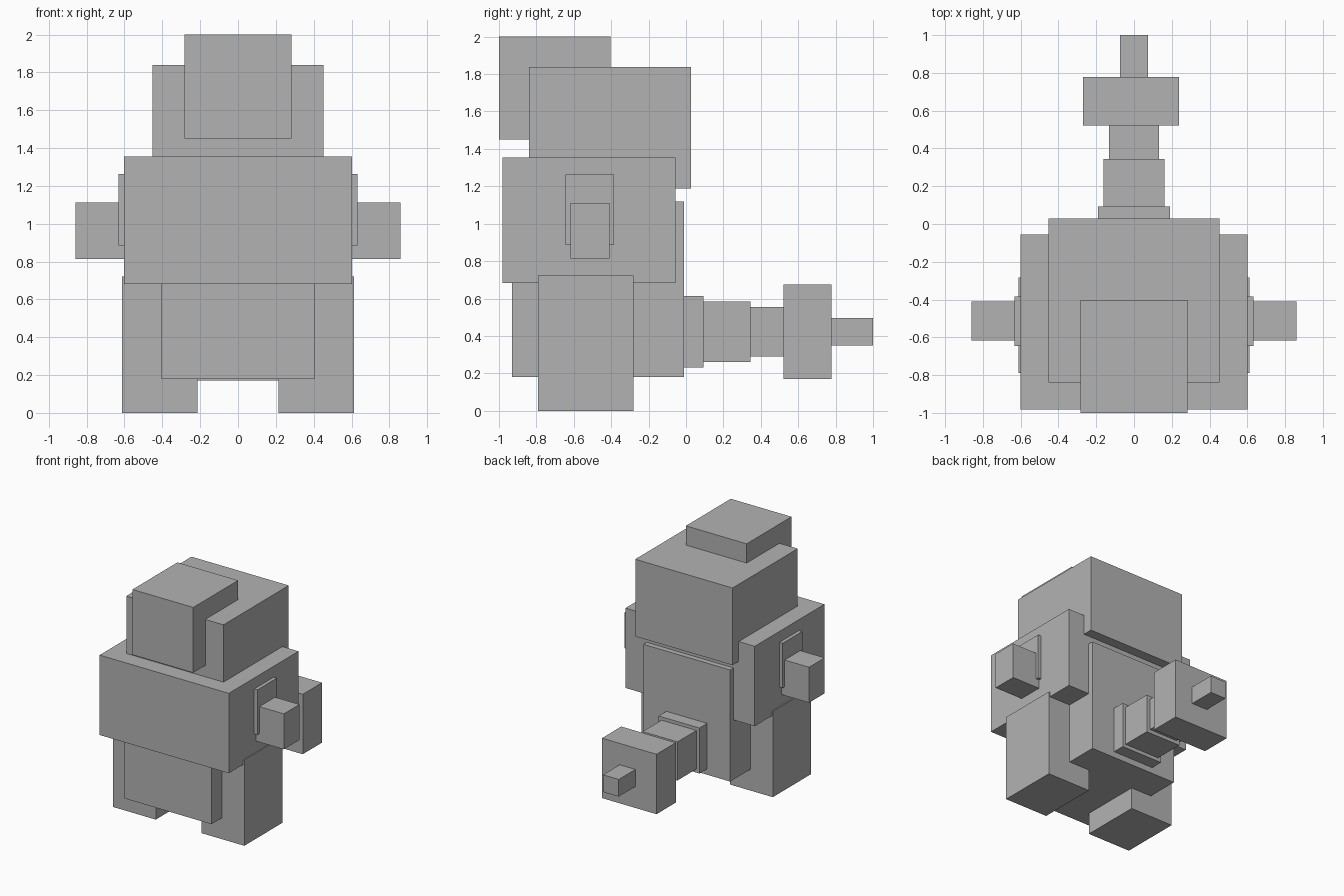
import bpy
from mathutils import Vector

cube = bpy.data.objects.get("Cube")
if cube:
    bpy.data.objects.remove(cube, do_unlink=True)

GREY = (0.45, 0.45, 0.45, 1.0)
mat = bpy.data.materials.new("plain grey")
mat.use_nodes = True
mat.diffuse_color = GREY
for node in mat.node_tree.nodes:
    if node.type == 'BSDF_PRINCIPLED':
        node.inputs["Base Color"].default_value = GREY


def block(name, x, y, z):
    """Box spanning the given (low, high) range on each axis."""
    low, high = (Vector(corner) for corner in zip(x, y, z))
    bpy.ops.mesh.primitive_cube_add(size=1, location=(low + high) / 2)
    obj = bpy.context.object
    obj.name = obj.data.name = name
    for v in obj.data.vertices:
        v.co *= high - low
    obj.data.materials.append(mat)
    return obj


def centred(name, half_width, y, z):
    return block(name, (-half_width, half_width), y, z)


def pair(name, x, y, z):
    block("left_" + name, x, y, z)
    block("right_" + name, (-x[1], -x[0]), y, z)


# Head and torso
centred("muzzle", 0.283, (-1.0, -0.403), (1.45, 2.0))
centred("head", 0.453, (-0.84, 0.028), (1.188, 1.838))
centred("chest", 0.602, (-0.982, -0.055), (0.682, 1.355))
centred("belly", 0.405, (-0.93, -0.01), (0.18, 1.12))

# Limbs
pair("shoulder", (0.5, 0.632), (-0.645, -0.385), (0.885, 1.263))
pair("hand", (0.5, 0.86), (-0.618, -0.41), (0.813, 1.112))
pair("leg", (0.213, 0.612), (-0.79, -0.282), (0.0, 0.722))

# Tail, from the base to the tip
centred("tail_base", 0.19, (-0.1, 0.093), (0.23, 0.613))
centred("tail_middle", 0.162, (0.05, 0.345), (0.26, 0.585))
centred("tail_neck", 0.132, (0.3, 0.525), (0.29, 0.555))
block("tail_club", (-0.27, 0.238), (0.522, 0.778), (0.17, 0.675))
centred("tail_tip", 0.073, (0.75, 1.0), (0.35, 0.495))
